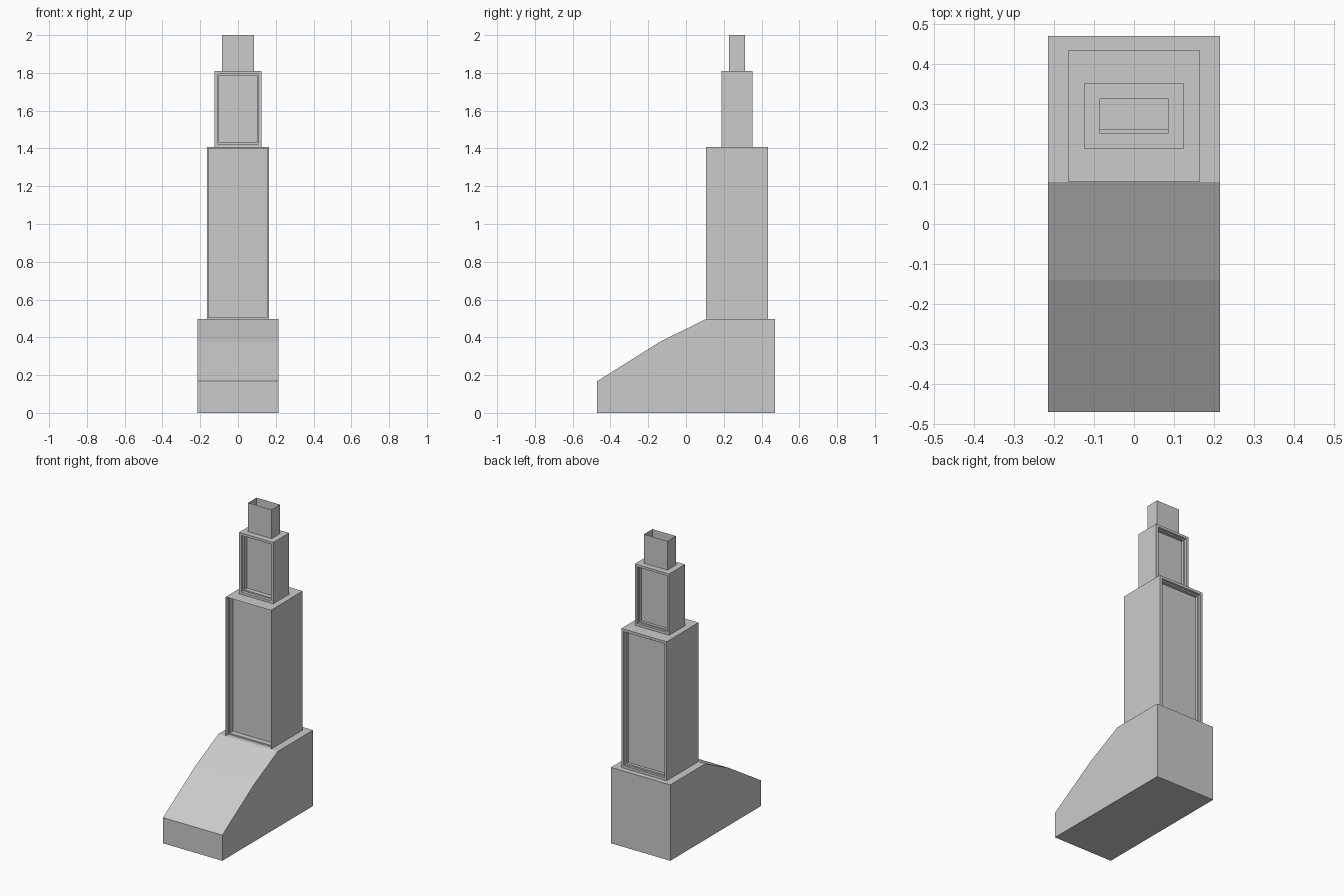
import bpy, bmesh

if "Cube" in bpy.data.objects:
    bpy.data.objects.remove(bpy.data.objects["Cube"])


def finish(bm, name):
    bmesh.ops.remove_doubles(bm, verts=bm.verts[:], dist=0.0005)
    bmesh.ops.recalc_face_normals(bm, faces=bm.faces[:])
    mesh = bpy.data.meshes.new(name)
    bm.to_mesh(mesh)
    bm.free()
    obj = bpy.data.objects.new(name, mesh)
    bpy.context.collection.objects.link(obj)
    return obj


def recess(bm, face, direction, steps):
    """Sink a stepped panel: each step is (inset, depth)."""
    for inset, depth in steps:
        bmesh.ops.inset_individual(bm, faces=[face], thickness=inset,
                                   use_even_offset=True)
        face = bmesh.ops.extrude_discrete_faces(bm, faces=[face])["faces"][0]
        bmesh.ops.translate(bm, verts=face.verts[:], vec=(0, direction * depth, 0))


HX, Y0, Y1, TOP = 0.215, 0.105, 0.435, 0.497   # base half width, tower front/back
TX, CY = 0.164, 0.27                           # tower half width and centre

# Base: side profile with a sloping front, open beneath the hollow tower
profile = [(Y0, TOP), (-0.14, 0.375), (-0.47, 0.168), (-0.47, 0),
           (0.47, 0), (0.47, TOP)]
bm = bmesh.new()
left = [bm.verts.new((-HX, y, z)) for y, z in profile]
right = [bm.verts.new((HX, y, z)) for y, z in profile]
bm.faces.new(left)
bm.faces.new(right[::-1])
for i in range(len(profile) - 1):
    bm.faces.new((left[i], right[i], right[i + 1], left[i + 1]))
hole = [bm.verts.new((x, y, TOP)) for x, y in
        ((TX, Y0), (TX, Y1), (-TX, Y1), (-TX, Y0))]
bm.faces.new([left[0], left[-1], right[-1], right[0]] + hole)
finish(bm, "sloped_base")

# Tower: stacked hollow tiers (half width, half depth, bottom, top)
tiers = [(TX, 0.165, TOP, 1.408), (0.124, 0.082, 1.408, 1.81),
         (0.085, 0.0435, 1.81, 2.0)]
bm = bmesh.new()
rings = []
for hx, hy, z0, z1 in tiers:
    for z in (z0, z1):
        rings.append([bm.verts.new((sx * hx, CY + sy * hy, z))
                      for sx, sy in ((-1, -1), (1, -1), (1, 1), (-1, 1))])
walls = []
for lower, upper in zip(rings, rings[1:]):
    walls.append([bm.faces.new((lower[i], lower[(i + 1) % 4],
                                upper[(i + 1) % 4], upper[i])) for i in range(4)])

# Stepped panels on the front and back of the two lower tiers
panels = [(walls[0], [(0.017, 0.03), (0.009, 0.035)], [(0.017, 0.015), (0.009, 0.02)]),
          (walls[2], [(0.016, 0.02), (0.008, 0.03)], [(0.016, 0.015), (0.008, 0.018)])]
for wall, front, back in panels:
    recess(bm, wall[0], 1, front)
    recess(bm, wall[2], -1, back)
finish(bm, "tiered_tower")
